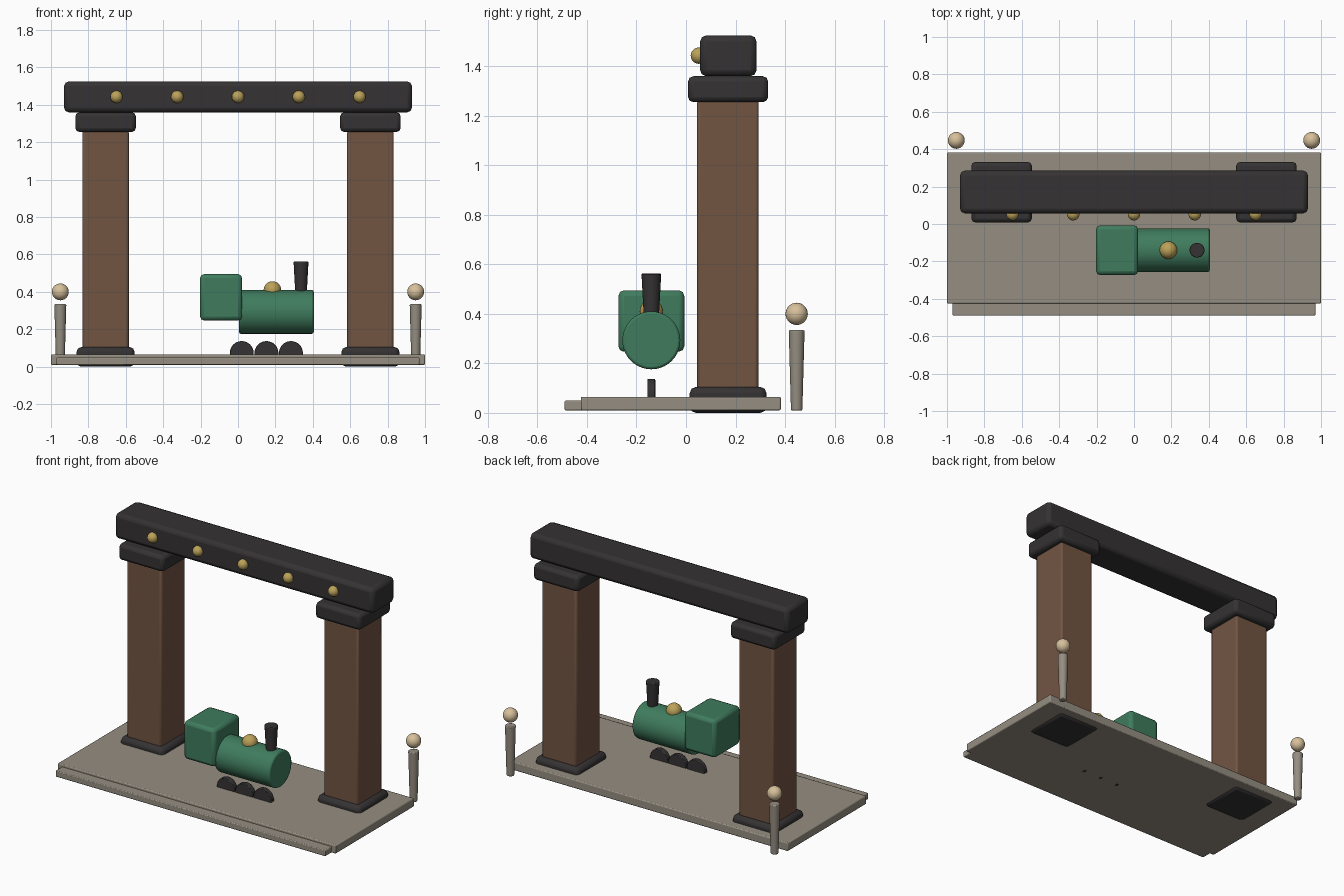
import bpy
from math import pi

if "Cube" in bpy.data.objects:
    bpy.data.objects.remove(bpy.data.objects["Cube"])


def mat(name, rgb):
    m = bpy.data.materials.new(name)
    m.diffuse_color = (*rgb, 1)
    m.use_nodes = True
    m.node_tree.nodes["Principled BSDF"].inputs["Base Color"].default_value = m.diffuse_color
    return m


STONE = mat("stone", (0.30, 0.27, 0.22))
WOOD = mat("wood", (0.17, 0.09, 0.055))
DARK = mat("dark_iron", (0.035, 0.032, 0.032))
GREEN = mat("green_paint", (0.05, 0.20, 0.11))
BRASS = mat("brass", (0.50, 0.36, 0.10))
CREAM = mat("cream", (0.68, 0.53, 0.33))


def finish(name, material, bevel=0.0, segments=2):
    o = bpy.context.object
    o.name = name
    o.data.materials.append(material)
    bpy.ops.object.transform_apply(location=False, rotation=True, scale=True)
    if bevel:
        b = o.modifiers.new("bevel", "BEVEL")
        b.width, b.segments = bevel, segments
        b.limit_method, b.angle_limit = "ANGLE", 0.7
    bpy.ops.object.shade_smooth_by_angle(angle=0.6)
    return o


def box(name, x, y, z, material, bevel):
    lo, hi = zip(x, y, z)
    bpy.ops.mesh.primitive_cube_add(size=1, location=[(a + b) / 2 for a, b in zip(lo, hi)])
    bpy.context.object.scale = [b - a for a, b in zip(lo, hi)]
    return finish(name, material, bevel)


def ball(name, loc, r, material):
    bpy.ops.mesh.primitive_uv_sphere_add(segments=24, ring_count=14, radius=r, location=loc)
    return finish(name, material)


def rod(name, loc, r_low, r_top, length, material, rot=(0, 0, 0), bevel=0.005, sides=32):
    bpy.ops.mesh.primitive_cone_add(vertices=sides, radius1=r_low, radius2=r_top,
                                    depth=length, location=loc, rotation=rot)
    return finish(name, material, bevel)


# platform and front step
box("platform", (-1, 1), (-0.425, 0.383), (0.01, 0.065), STONE, 0.006)
box("front_step", (-0.97, 0.97), (-0.49, -0.38), (0.01, 0.05), STONE, 0.005)

# gateway pillars and corner posts, one of each per side
for side, s in (("left", -1), ("right", 1)):
    px = s * 0.708
    box(side + "_pillar_base", (px - 0.155, px + 0.155), (0.015, 0.325), (0, 0.105), DARK, 0.025)
    box(side + "_pillar", (px - 0.124, px + 0.124), (0.045, 0.293), (0.01, 1.265), WOOD, 0.012)
    box(side + "_pillar_cap", (px - 0.162, px + 0.162), (0.008, 0.332), (1.255, 1.36), DARK, 0.022)
    rod(side + "_post", (s * 0.95, 0.447, 0.172), 0.023, 0.032, 0.325, STONE)
    ball(side + "_post_ball", (s * 0.95, 0.447, 0.4), 0.045, CREAM)

# top beam with studs
box("beam", (-0.93, 0.93), (0.057, 0.285), (1.36, 1.525), DARK, 0.025)
for i in range(5):
    ball(f"beam_stud_{i + 1}", ((i - 2) * 0.325, 0.052, 1.443), 0.033, BRASS)

# engine
box("engine_cab", (-0.203, 0.022), (-0.273, -0.007), (0.247, 0.495), GREEN, 0.022)
rod("boiler", (0.205, -0.14, 0.293), 0.117, 0.117, 0.4, GREEN, (0, pi / 2, 0), 0.01, 40)
ball("steam_dome", (0.184, -0.14, 0.41), 0.047, BRASS)
rod("chimney", (0.337, -0.14, 0.48), 0.031, 0.04, 0.166, DARK)
for i, x in enumerate((0.02, 0.152, 0.283)):
    rod(f"wheel_{i + 1}", (x, -0.14, 0.073), 0.064, 0.064, 0.032, DARK, (pi / 2, 0, 0), 0.004)
